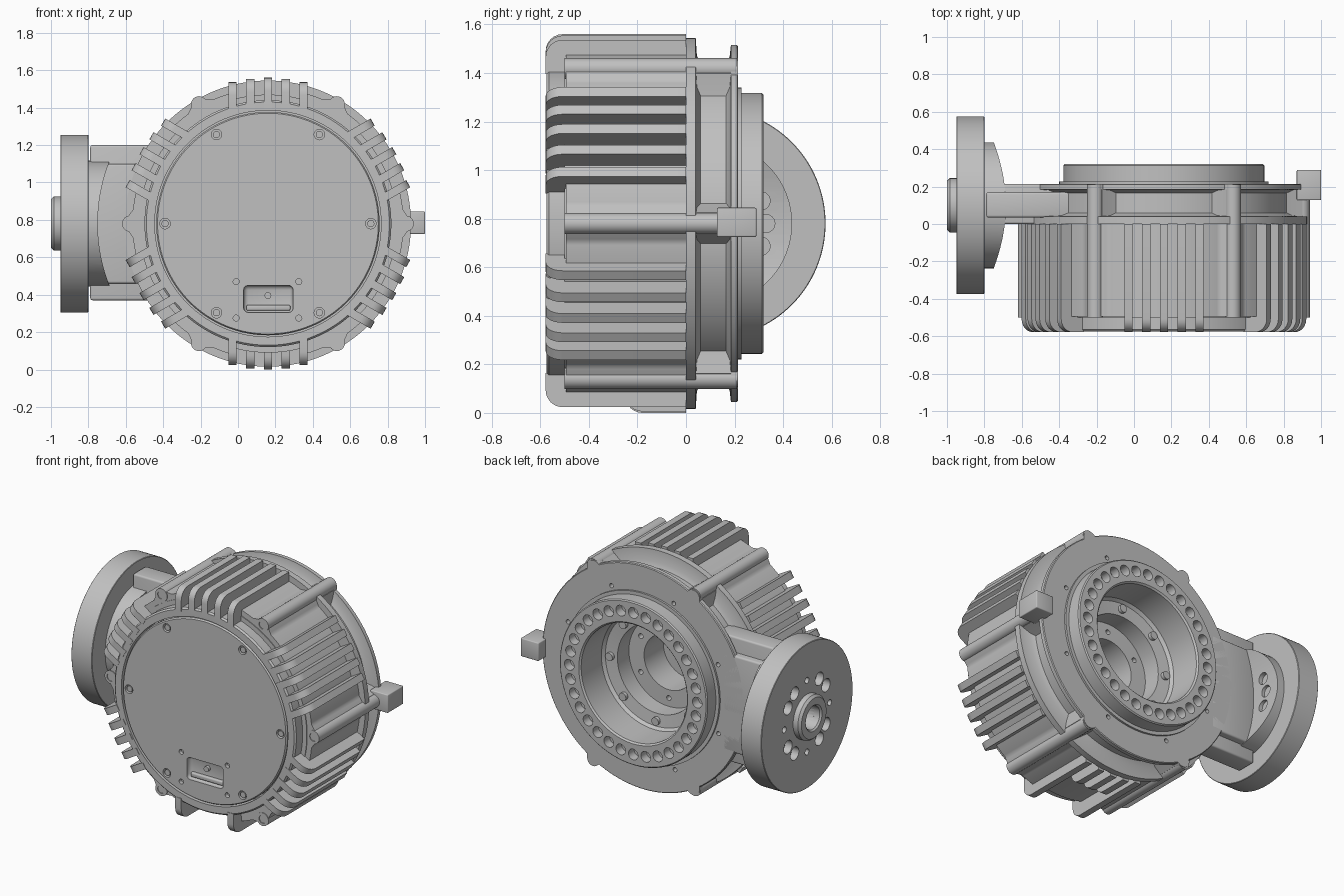
import bpy, bmesh, math
from mathutils import Matrix, Vector

cube = bpy.data.objects.get("Cube")
if cube:
    bpy.data.objects.remove(cube, do_unlink=True)

metal = bpy.data.materials.new("cast_grey")
metal.use_nodes = True
GREY = (0.53, 0.53, 0.53, 1)
metal.diffuse_color = GREY
metal.node_tree.nodes["Principled BSDF"].inputs["Base Color"].default_value = GREY

CENTRE = Vector((0.16, 0, 0.78))      # main axis runs along y through here
FLANGE = Vector((0, 0.1, 0.78))       # side output axis runs along x through here
HOME = Matrix.Translation(CENTRE)
AXES = {"Y": Matrix.Rotation(math.pi / 2, 4, "X"), "X": Matrix.Rotation(math.pi / 2, 4, "Y")}


def finish(name, bm):
    bmesh.ops.recalc_face_normals(bm, faces=bm.faces)
    mesh = bpy.data.meshes.new(name)
    bm.to_mesh(mesh)
    bm.free()
    obj = bpy.data.objects.new(name, mesh)
    bpy.context.collection.objects.link(obj)
    mesh.materials.append(metal)
    smooth(obj)
    return obj


def smooth(obj):
    bpy.ops.object.select_all(action="DESELECT")
    obj.select_set(True)
    bpy.context.view_layer.objects.active = obj
    bpy.ops.object.shade_smooth_by_angle(angle=math.radians(30))


def lathe(name, profile, matrix, steps=128):
    """Turn (radius, y) points about the local y axis; open if it starts on the axis."""
    bm = bmesh.new()
    verts = [bm.verts.new((r, y, 0)) for r, y in profile]
    edges = [bm.edges.new(pair) for pair in zip(verts, verts[1:])]
    if profile[0][0] > 0:
        edges.append(bm.edges.new((verts[-1], verts[0])))
    bmesh.ops.spin(bm, geom=verts + edges, cent=(0, 0, 0), axis=(0, 1, 0),
                   angle=math.tau, steps=steps, use_merge=True)
    bmesh.ops.remove_doubles(bm, verts=bm.verts, dist=1e-5)
    bm.transform(matrix)
    return finish(name, bm)


def prism(name, points, low, high, matrix):
    """Extrude a flat outline along local z."""
    bm = bmesh.new()
    face = bm.faces.new([bm.verts.new((x, y, low)) for x, y in points])
    out = bmesh.ops.extrude_face_region(bm, geom=[face])["geom"]
    bmesh.ops.translate(bm, vec=(0, 0, high - low),
                        verts=[v for v in out if isinstance(v, bmesh.types.BMVert)])
    bm.faces.new([v for v in face.verts]) if not face.is_valid else None
    bm.transform(matrix)
    return finish(name, bm)


def block(name, low, high, bevel=0.012):
    low, high = Vector(low), Vector(high)
    bm = bmesh.new()
    bmesh.ops.create_cube(bm, size=1, matrix=Matrix.Translation((low + high) / 2)
                          @ Matrix.Diagonal((high - low).to_4d()))
    bmesh.ops.bevel(bm, geom=bm.edges, offset=bevel, segments=3, affect="EDGES", profile=0.5)
    return finish(name, bm)


def pegs(name, axis, items, segments=24):
    """Cylinders given as (centre, radius, length), all along one axis."""
    bm = bmesh.new()
    for pos, radius, length in items:
        bmesh.ops.create_cone(bm, cap_ends=True, segments=segments, radius1=radius, radius2=radius,
                              depth=length, matrix=Matrix.Translation(pos) @ AXES[axis])
    return finish(name, bm)


def cut(obj, cutter):
    cutter.hide_render = True
    mod = obj.modifiers.new("cut", "BOOLEAN")
    mod.operation, mod.solver, mod.object = "DIFFERENCE", "EXACT", cutter
    bpy.ops.object.select_all(action="DESELECT")
    obj.select_set(True)
    bpy.context.view_layer.objects.active = obj
    bpy.ops.object.modifier_apply(modifier=mod.name)
    bpy.data.objects.remove(cutter, do_unlink=True)
    smooth(obj)


def around(radius, y, count, start=0):
    """Points on a circle about the main axis."""
    angles = [math.radians(start) + math.tau * i / count for i in range(count)]
    return [CENTRE + Vector((radius * math.cos(a), y, radius * math.sin(a))) for a in angles]


def around_flange(radius, x, count, start=0):
    angles = [math.radians(start) + math.tau * i / count for i in range(count)]
    return [FLANGE + Vector((x, radius * math.cos(a), radius * math.sin(a))) for a in angles]


# Housing: stepped bore, rear collar, grooved neck, flanges and finned drum core
housing = lathe("housing", [
    (0, -0.25), (0.18, -0.25), (0.18, -0.05), (0.29, -0.05), (0.29, 0.07), (0.37, 0.08),
    (0.385, 0.1), (0.385, 0.31), (0.395, 0.32), (0.53, 0.32), (0.537, 0.313), (0.537, 0.228),
    (0.56, 0.228), (0.56, 0.215), (0.73, 0.215), (0.735, 0.21), (0.735, 0.185), (0.69, 0.18),
    (0.66, 0.165), (0.66, 0.06), (0.69, 0.045), (0.765, 0.04), (0.765, 0), (0.69, 0),
    (0.69, -0.5), (0.66, -0.5), (0.66, -0.565), (0.65, -0.575), (0.605, -0.575),
    (0.605, -0.5), (0, -0.5)], HOME)
cut(housing, pegs("bolt_hole_cutter", "Y",
                  [(p, 0.035, 0.12) for p in around(0.465, 0.32, 32)]
                  + [(p, 0.014, 0.06) for p in around(0.59, 0.215, 8, 22)]
                  + [(p, 0.016, 0.08) for p in around(0.235, -0.05, 6, 30)]))
pegs("bore_screws", "Y", [(p, 0.026, 0.05) for p in around(0.335, 0.07, 8)])

# Front cover with countersunk screws and a small connector window
cover = lathe("front_cover", [(0, -0.48), (0.597, -0.48), (0.597, -0.565), (0.59, -0.575), (0, -0.575)], HOME)
corners = [(x, -0.575, z) for x in (-0.01, 0.325) for z in (0.275, 0.47)]
cut(cover, pegs("screw_cutter", "Y", [(p, 0.028, 0.05) for p in around(0.55, -0.575, 6)]
                + [(Vector(c), 0.016, 0.05) for c in corners]))
cut(cover, block("window_cutter", (0.03, -0.62, 0.305), (0.295, -0.54, 0.45), 0.025))
pegs("cover_screws", "Y", [(p, 0.019, 0.03) for p in around(0.55, -0.555, 6)])
pegs("window_screw", "Y", [((0.16, -0.545, 0.395), 0.018, 0.03)])
block("window_ledge", (0.045, -0.56, 0.315), (0.28, -0.53, 0.345), 0.008)


# Cooling fins: six groups of parallel plates with rounded front corners
def fin(angle, offset, front):
    top = math.sqrt(0.78 ** 2 - offset ** 2)
    outline = [(0.615, 0), (top, 0)]
    corner = 0.07
    for i in range(7):
        a = math.radians(15 * i)
        outline.append((top - corner + corner * math.cos(a), front + corner - corner * math.sin(a)))
    outline.append((0.615, front))
    turn = HOME @ Matrix.Rotation(-math.radians(angle), 4, "Y")
    prism("cooling_fin", outline, offset - 0.022, offset + 0.022, turn)


for angle in range(30, 390, 60):
    for offset in (-0.19, -0.095, 0, 0.095, 0.19):
        short = angle == 270 and abs(offset) < 0.15
        fin(angle, offset, -0.25 if short else -0.578)

# Smooth pads between fin groups, swelling into the screw bosses, and neck columns
for angle in range(0, 360, 60):
    outline = [(0.62 * math.cos(math.radians(d)), 0.62 * math.sin(math.radians(d))) for d in (13, 0, -13)]
    for d in range(-13, 14):
        r = 0.725 + 0.045 * max(0, 1 - abs(d) / 6)
        outline.append((r * math.cos(math.radians(d)), r * math.sin(math.radians(d))))
    turn = HOME @ Matrix.Rotation(-math.radians(angle), 4, "Y") @ AXES["Y"]
    prism("body_pad", outline, 0, 0.495, turn)
    column = [(0.62, -0.1), (0.68, -0.07), (0.74, -0.045), (0.74, 0.045), (0.68, 0.07), (0.62, 0.1)]
    prism("neck_column", column, -0.2, -0.02, turn)

bosses = pegs("screw_bosses", "Y", [(p, 0.043, 0.71) for p in around(0.737, -0.145, 6)])
cut(bosses, pegs("boss_cutter", "Y", [(p, 0.026, 0.06) for p in around(0.737, -0.5, 6)]))
pegs("boss_screws", "Y", [(p, 0.018, 0.03) for p in around(0.737, -0.48, 6)])
pegs("rear_ears", "Y", [(p, 0.05, 0.03) for p in around(0.72, 0.2, 6)])

# Side connector tab
block("side_tab", (0.87, 0.127, 0.725), (1.0, 0.29, 0.845), 0.006)

# Arm joining the housing to the side flange
block("arm_beam", (-0.79, 0.035, 0.37), (-0.33, 0.17, 1.2))
block("arm_plate", (-0.765, 0, 0.46), (-0.42, 0.215, 1.1))

# Saddle that follows a clearance curve about the main axis
saddle = pegs("saddle", "X", [(FLANGE + Vector((-0.73, 0, 0)), 0.337, 0.16)], 96)
cut(saddle, pegs("clearance_cutter", "Y", [(CENTRE, 0.91, 2)], 128))
cut(saddle, pegs("saddle_hole_cutter", "X",
                 [(FLANGE + Vector((-0.7, side * 0.228 * math.cos(a), 0.228 * math.sin(a))), 0.038, 0.14)
                  for side in (-1, 1) for a in (-0.42, 0, 0.42)]))

# Output flange and bored hub
side_turn = Matrix.Translation(FLANGE) @ Matrix.Rotation(-math.pi / 2, 4, "Z")
flange = lathe("output_flange", [(0, -0.8), (0.472, -0.8), (0.475, -0.803), (0.475, -0.947),
                                 (0.472, -0.95), (0, -0.95)], side_turn)
cut(flange, pegs("flange_hole_cutter", "X",
                 [(p, 0.043, 0.1) for start in (33, 57) for p in around_flange(0.235, -0.95, 4, start)]
                 + [(p, 0.02, 0.1) for p in around_flange(0.235, -0.95, 4)]
                 + [(p, 0.075, 0.2) for p in around_flange(0, -0.95, 1)]))
lathe("flange_hub", [(0.075, -0.9), (0.145, -0.9), (0.145, -0.985), (0.13, -1.0),
                     (0.085, -1.0), (0.075, -0.99)], side_turn, 64)
